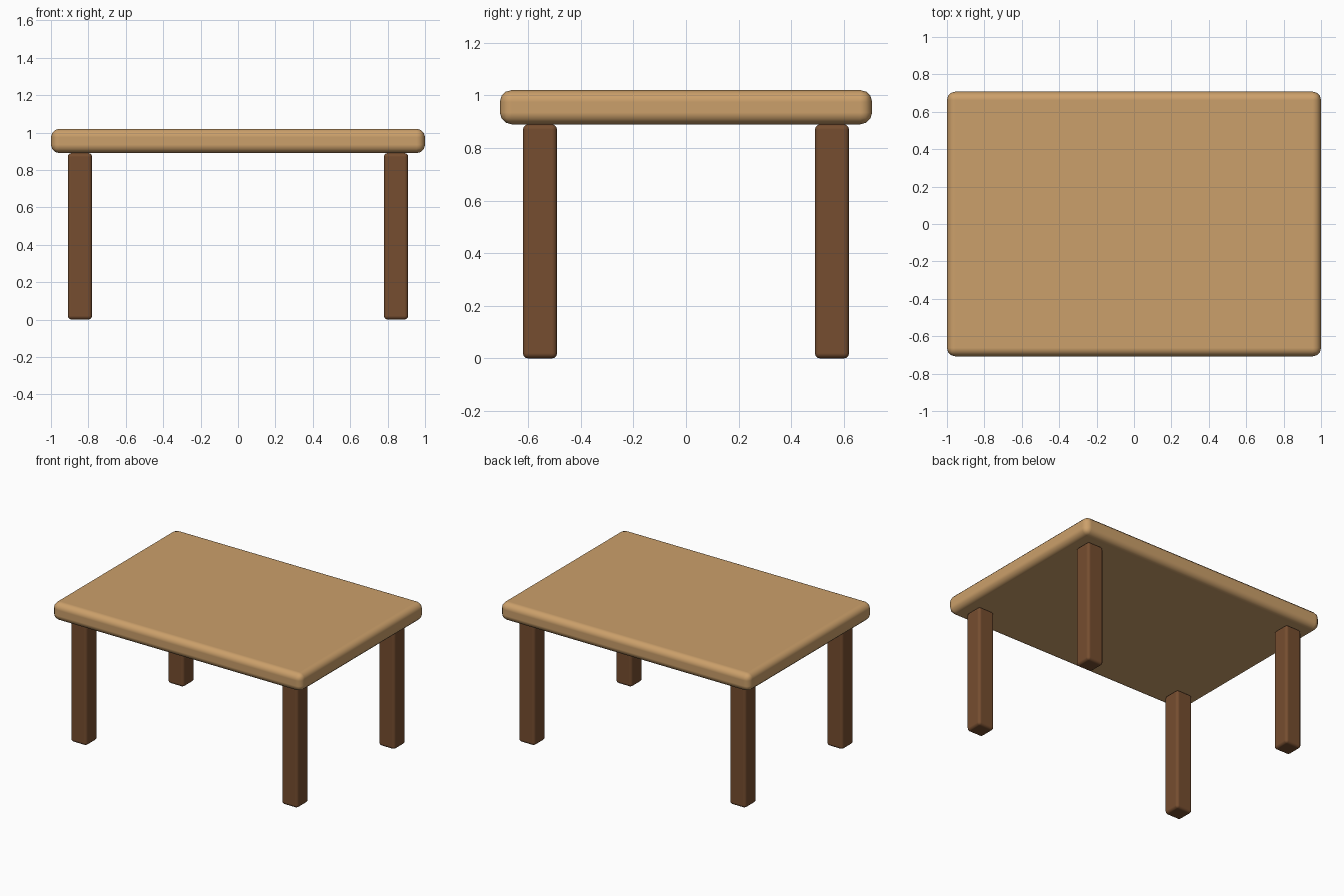
import bpy

cube = bpy.data.objects.get("Cube")
if cube:
    bpy.data.objects.remove(cube, do_unlink=True)


def material(name, rgb):
    mat = bpy.data.materials.new(name)
    mat.use_nodes = True
    color = (*rgb, 1.0)
    mat.diffuse_color = color
    mat.node_tree.nodes["Principled BSDF"].inputs["Base Color"].default_value = color
    return mat


def rounded_box(name, center, size, radius, mat):
    bpy.ops.mesh.primitive_cube_add(size=1, location=center)
    obj = bpy.context.object
    obj.name = name
    obj.scale = size
    bpy.ops.object.transform_apply(location=False, rotation=False, scale=True)
    obj.data.materials.append(mat)
    bpy.ops.object.shade_smooth()
    bevel = obj.modifiers.new("Rounded edges", "BEVEL")
    bevel.width = radius
    bevel.segments = 3
    bevel.limit_method = "NONE"
    bevel.harden_normals = True
    return obj


light_wood = material("light wood", (0.60, 0.35, 0.145))
dark_wood = material("dark wood", (0.18, 0.075, 0.029))

height, thickness = 1.02, 0.13
leg_height = height - thickness

# Thick tabletop with softened edges
rounded_box("tabletop", (0, 0, height - thickness / 2),
            (2.0, 1.415, thickness), 0.045, light_wood)

# Four square legs
for x_name, sx in (("left", 1), ("right", -1)):
    for y_name, sy in (("front", -1), ("back", 1)):
        rounded_box(f"{y_name}_{x_name}_leg",
                    (sx * 0.845, sy * 0.555, leg_height / 2),
                    (0.13, 0.13, leg_height), 0.02, dark_wood)
